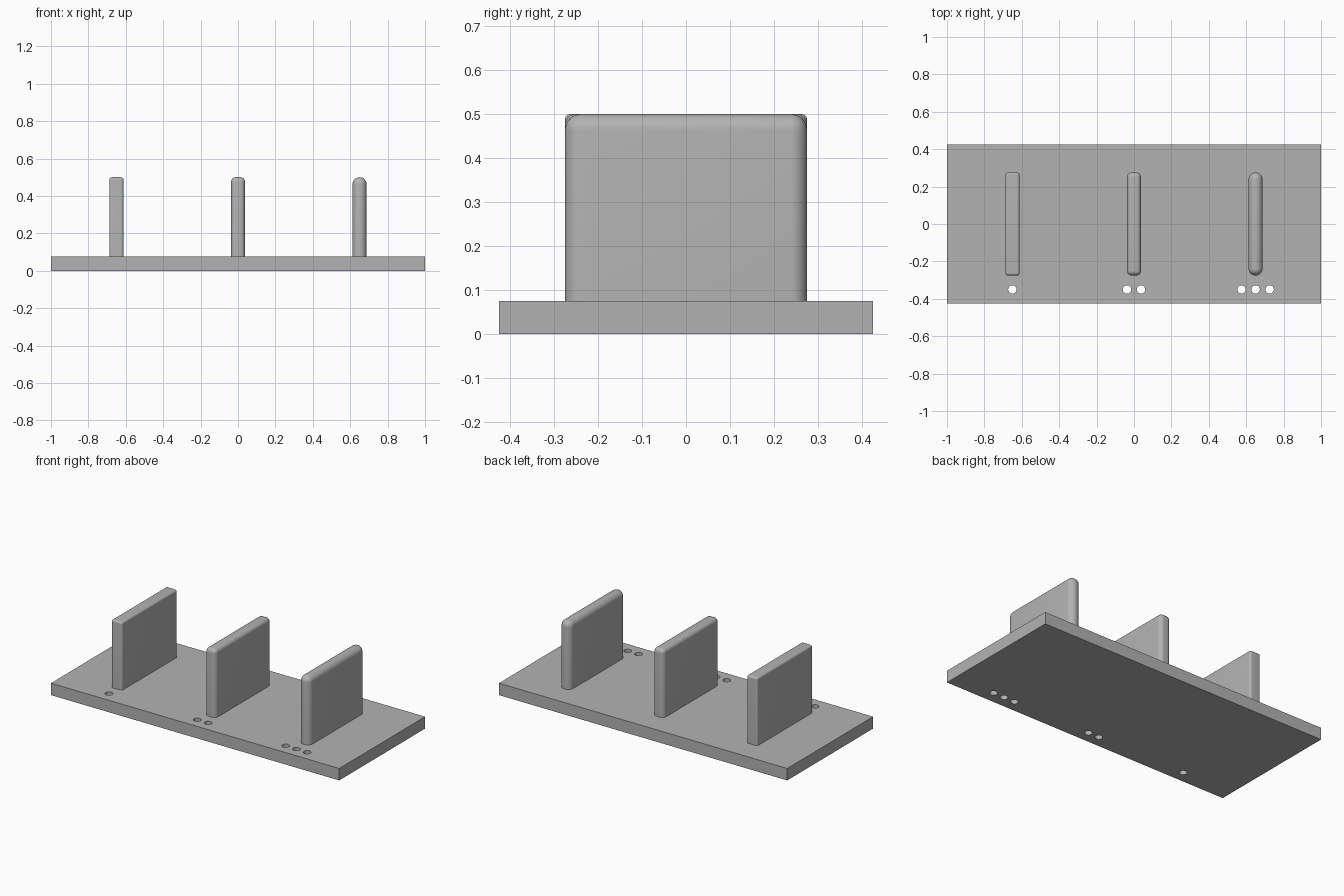
import bpy, bmesh, math
from mathutils import Matrix, Vector

old = bpy.data.objects.get("Cube")
if old:
    bpy.data.objects.remove(old, do_unlink=True)

BASE_TOP = 0.075
FIN_TOP = 0.5
FIN_SIZE = (0.075, 0.55)
HOLE_RADIUS = 0.0225
HOLE_Y = -0.35
PITCH = 0.075

grey = bpy.data.materials.new("plain_grey")
grey.use_nodes = True
colour = (0.45, 0.45, 0.45, 1)
grey.diffuse_color = colour
grey.node_tree.nodes["Principled BSDF"].inputs["Base Color"].default_value = colour


def add_object(name, bm):
    mesh = bpy.data.meshes.new(name)
    bm.to_mesh(mesh)
    bm.free()
    mesh.materials.append(grey)
    obj = bpy.data.objects.new(name, mesh)
    bpy.context.collection.objects.link(obj)
    return obj


def box(x, y, bottom, top):
    bm = bmesh.new()
    bmesh.ops.create_cube(bm, size=1)
    bmesh.ops.scale(bm, vec=(x, y, top - bottom), verts=bm.verts)
    bmesh.ops.translate(bm, vec=(0, 0, (bottom + top) / 2), verts=bm.verts)
    return bm


def smooth(obj):
    bpy.ops.object.select_all(action="DESELECT")
    obj.select_set(True)
    bpy.context.view_layer.objects.active = obj
    bpy.ops.object.shade_smooth_by_angle(angle=math.radians(35))


def fin(name, x, radius):
    """Upright plate, rounded on every edge that does not touch the base."""
    bm = box(*FIN_SIZE, BASE_TOP, FIN_TOP)
    edges = [e for e in bm.edges if max(v.co.z for v in e.verts) > BASE_TOP + 0.01]
    bmesh.ops.bevel(bm, geom=edges, offset=radius, segments=8,
                    profile=0.5, affect="EDGES", clamp_overlap=True)
    bmesh.ops.translate(bm, vec=(x, 0, 0), verts=bm.verts)
    smooth(add_object(name, bm))


# Fins with growing edge radius, each marked by one, two or three holes
fins = [("right_fin", -0.65, 0.0125),
        ("middle_fin", 0, 0.025),
        ("left_fin", 0.65, 0.0365)]
holes = bmesh.new()
for count, (name, x, radius) in enumerate(fins, start=1):
    fin(name, x, radius)
    for i in range(count):
        place = Vector((x + (i - (count - 1) / 2) * PITCH, HOLE_Y, BASE_TOP / 2))
        bmesh.ops.create_cone(holes, cap_ends=True, segments=32, depth=0.2,
                              radius1=HOLE_RADIUS, radius2=HOLE_RADIUS,
                              matrix=Matrix.Translation(place))

# Base plate with the marker holes drilled right through
base = add_object("base_plate", box(2, 0.85, 0, BASE_TOP))
cutter = add_object("hole_cutter", holes)
cutter.hide_render = True
drill = base.modifiers.new("marker_holes", "BOOLEAN")
drill.operation = "DIFFERENCE"
drill.solver = "EXACT"
drill.object = cutter
bpy.ops.object.select_all(action="DESELECT")
base.select_set(True)
bpy.context.view_layer.objects.active = base
bpy.ops.object.modifier_apply(modifier=drill.name)
bpy.data.objects.remove(cutter, do_unlink=True)
smooth(base)
